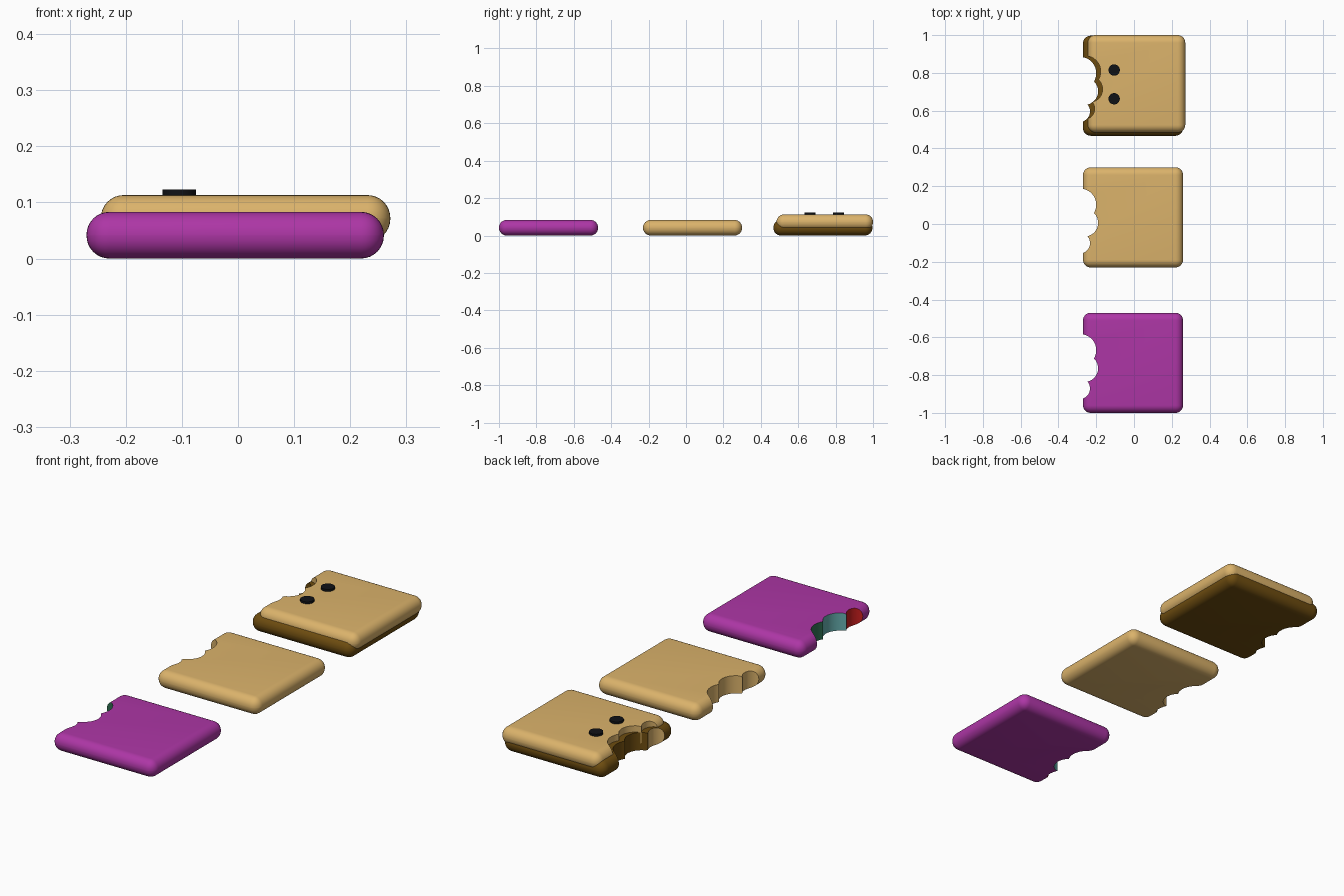
import bpy, bmesh, math
from mathutils import Matrix, Vector

if "Cube" in bpy.data.objects:
    bpy.data.objects.remove(bpy.data.objects["Cube"])


def material(name, rgb):
    m = bpy.data.materials.new(name)
    m.diffuse_color = (*rgb, 1)
    m.use_nodes = True
    m.node_tree.nodes["Principled BSDF"].inputs["Base Color"].default_value = m.diffuse_color
    return m


PURPLE = material("purple", (0.42, 0.037, 0.38))
TAN = material("tan crust", (0.71, 0.45, 0.147))
BROWN = material("dark brown", (0.155, 0.073, 0.005))
BLACK = material("black", (0.005, 0.006, 0.008))
RED = material("red filling", (0.6, 0.013, 0.013))
TEAL = material("teal filling", (0.13, 0.42, 0.42))
GREEN = material("green filling", (0.03, 0.17, 0.09))

THICK = 0.083
# bites relative to the slab centre: x, y, radius
BITES = [(-0.280, 0.067, 0.085), (-0.257, -0.029, 0.072), (-0.284, -0.136, 0.056)]


def new_object(name, bm, mats):
    me = bpy.data.meshes.new(name)
    bm.to_mesh(me)
    bm.free()
    ob = bpy.data.objects.new(name, me)
    bpy.context.collection.objects.link(ob)
    for m in mats:
        me.materials.append(m)
    return ob


def activate(ob):
    bpy.ops.object.select_all(action='DESELECT')
    ob.select_set(True)
    bpy.context.view_layer.objects.active = ob


def smooth(ob):
    activate(ob)
    bpy.ops.object.shade_smooth_by_angle(angle=math.radians(35))


def cylinder(name, x, y, z, r, h, mat, seg):
    bm = bmesh.new()
    bmesh.ops.create_cone(bm, cap_ends=True, segments=seg, radius1=r, radius2=r,
                          depth=h, matrix=Matrix.Translation((x, y, z)))
    return new_object(name, bm, [mat])


def slab(name, cx, cy, cz, size, body, fillings):
    """Pillow-edged square with three round bites out of its left edge."""
    bm = bmesh.new()
    bmesh.ops.create_cube(bm, size=1, matrix=Matrix.Translation((cx, cy, cz))
                          @ Matrix.Diagonal((size, size, THICK, 1)))
    bmesh.ops.bevel(bm, geom=bm.edges[:], offset=THICK * 0.49, segments=8,
                    profile=0.5, affect='EDGES')
    ob = new_object(name, bm, [body] + fillings)
    k = size / 0.53
    bites = [(cx + x * k, cy + y * k, r * k) for x, y, r in BITES]
    for x, y, r in bites:
        cutter = cylinder("bite_cutter", x, y, cz, r, 0.3, body, 64)
        cutter.hide_render = True
        activate(ob)
        mod = ob.modifiers.new("bite", 'BOOLEAN')
        mod.operation, mod.object, mod.solver = 'DIFFERENCE', cutter, 'EXACT'
        bpy.ops.object.modifier_apply(modifier=mod.name)
        bpy.data.objects.remove(cutter)
    # colour the bite walls: faces lying on a bite's cylinder
    for p in ob.data.polygons:
        p.material_index = 0
        for i, (x, y, r) in enumerate(bites):
            pts = [ob.data.vertices[v].co for v in p.vertices]
            if abs(p.normal.z) < 0.1 and all(
                    abs(Vector((c.x - x, c.y - y)).length - r) < 0.0015 for c in pts):
                p.material_index = i + 1
    smooth(ob)
    return ob


# three pastries in a row, the last one with a topping layer
Z = THICK / 2
slab("purple_slab", -0.005, -0.735, Z, 0.53, PURPLE, [GREEN, TEAL, RED])
slab("plain_slab", -0.005, 0.035, Z, 0.53, TAN, [TAN, TAN, TAN])
slab("brown_base_slab", -0.005, 0.732, Z, 0.53, BROWN, [BROWN, BROWN, TAN])
slab("tan_top_slab", 0.0135, 0.742, Z + 0.030, 0.516, TAN, [TAN, TAN, TAN])

# black dots on the topping
for label, y in (("front", 0.663), ("back", 0.815)):
    smooth(cylinder(label + "_dot", -0.105, y, 0.113, 0.03, 0.02, BLACK, 32))
